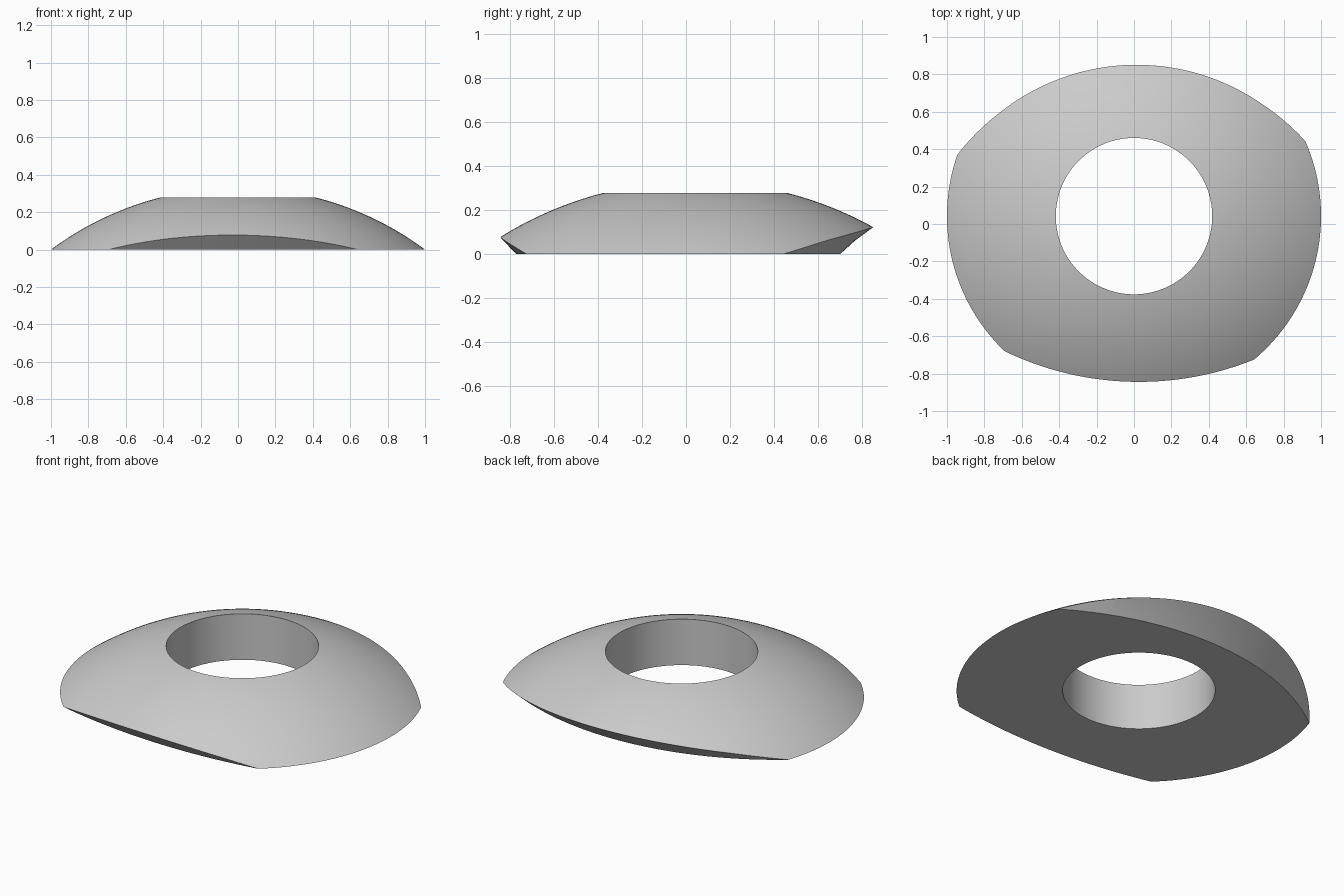
import bpy
import bmesh
from math import asin, cos, pi, sin, sqrt
from mathutils import Matrix, Vector

if "Cube" in bpy.data.objects:
    bpy.data.objects.remove(bpy.data.objects["Cube"], do_unlink=True)

CENTRE_Y = 0.042
HOLE_RADIUS = 0.418
SPHERE_DROP = 1.345                      # sphere centre below the base
SPHERE_RADIUS = sqrt(1 + SPHERE_DROP ** 2)


def lathe(name, profile, centre, steps):
    """Revolve a closed (radius, height) profile about a vertical axis."""
    bm = bmesh.new()
    verts = [bm.verts.new((r, 0, z)) for r, z in profile]
    edges = [bm.edges.new((v, verts[(i + 1) % len(verts)])) for i, v in enumerate(verts)]
    bmesh.ops.spin(bm, geom=verts + edges, cent=(0, 0, 0), axis=(0, 0, 1),
                   angle=2 * pi, steps=steps, use_merge=True)
    bmesh.ops.remove_doubles(bm, verts=bm.verts, dist=1e-5)
    bmesh.ops.transform(bm, verts=bm.verts, matrix=Matrix.Translation((*centre, 0)))
    bmesh.ops.recalc_face_normals(bm, faces=bm.faces)
    mesh = bpy.data.meshes.new(name)
    bm.to_mesh(mesh)
    bm.free()
    obj = bpy.data.objects.new(name, mesh)
    bpy.context.collection.objects.link(obj)
    return obj


def circle_through(a, b, c):
    """Centre and radius of the circle through three points."""
    a, b, c = Vector(a), Vector(b), Vector(c)
    u, v = b - a, c - a
    d = 2 * (u.x * v.y - u.y * v.x)
    offset = Vector((v.y * u.dot(u) - u.y * v.dot(v),
                     u.x * v.dot(v) - v.x * u.dot(u))) / d
    return a + offset, offset.length


def trim(body, name, base_points, flare):
    """Keep only what lies inside a flared round form whose base meets three points."""
    centre, radius = circle_through(*base_points)
    profile = [(radius + dr, z) for dr, z in flare]
    profile = [(0.01, flare[0][1])] + profile + [(0.01, flare[-1][1])]
    cutter = lathe(name, profile, centre, 480)
    cutter.hide_render = True
    mod = body.modifiers.new(name, "BOOLEAN")
    mod.operation = "INTERSECT"
    mod.solver = "EXACT"
    mod.object = cutter
    bpy.context.view_layer.objects.active = body
    bpy.ops.object.modifier_apply(modifier=mod.name)
    bpy.data.objects.remove(cutter, do_unlink=True)


# Spherical dome with a round hole and a flat base
start, end = asin(HOLE_RADIUS / SPHERE_RADIUS), asin(1 / SPHERE_RADIUS)
angles = [start + (end - start) * i / 32 for i in range(33)]
arc = [(SPHERE_RADIUS * sin(t), SPHERE_RADIUS * cos(t) - SPHERE_DROP) for t in angles]
dome = lathe("dome_ring", [(HOLE_RADIUS, 0)] + arc, (0, CENTRE_Y), 256)

# Undercut back and front edges
trim(dome, "back_undercut", [(-0.945, 0.37), (0.92, 0.44), (0.02, 0.70)],
     [(-0.03, -0.04), (0, 0), (0.07, 0.063), (0.15, 0.122), (0.5, 0.36)])
trim(dome, "front_undercut", [(-0.69, -0.68), (0.64, -0.725), (-0.03, -0.77)],
     [(-0.04, -0.04), (0, 0), (0.075, 0.08), (0.36, 0.37)])

# Plain grey finish
grey = bpy.data.materials.new("plain_grey")
grey.use_nodes = True
colour = (0.6, 0.6, 0.6, 1)
grey.diffuse_color = colour
grey.node_tree.nodes["Principled BSDF"].inputs["Base Color"].default_value = colour
dome.data.materials.clear()
dome.data.materials.append(grey)

# Smooth curved surfaces with crisp rims
bpy.ops.object.select_all(action="DESELECT")
dome.select_set(True)
bpy.context.view_layer.objects.active = dome
bpy.ops.object.shade_smooth_by_angle(angle=pi / 6)
